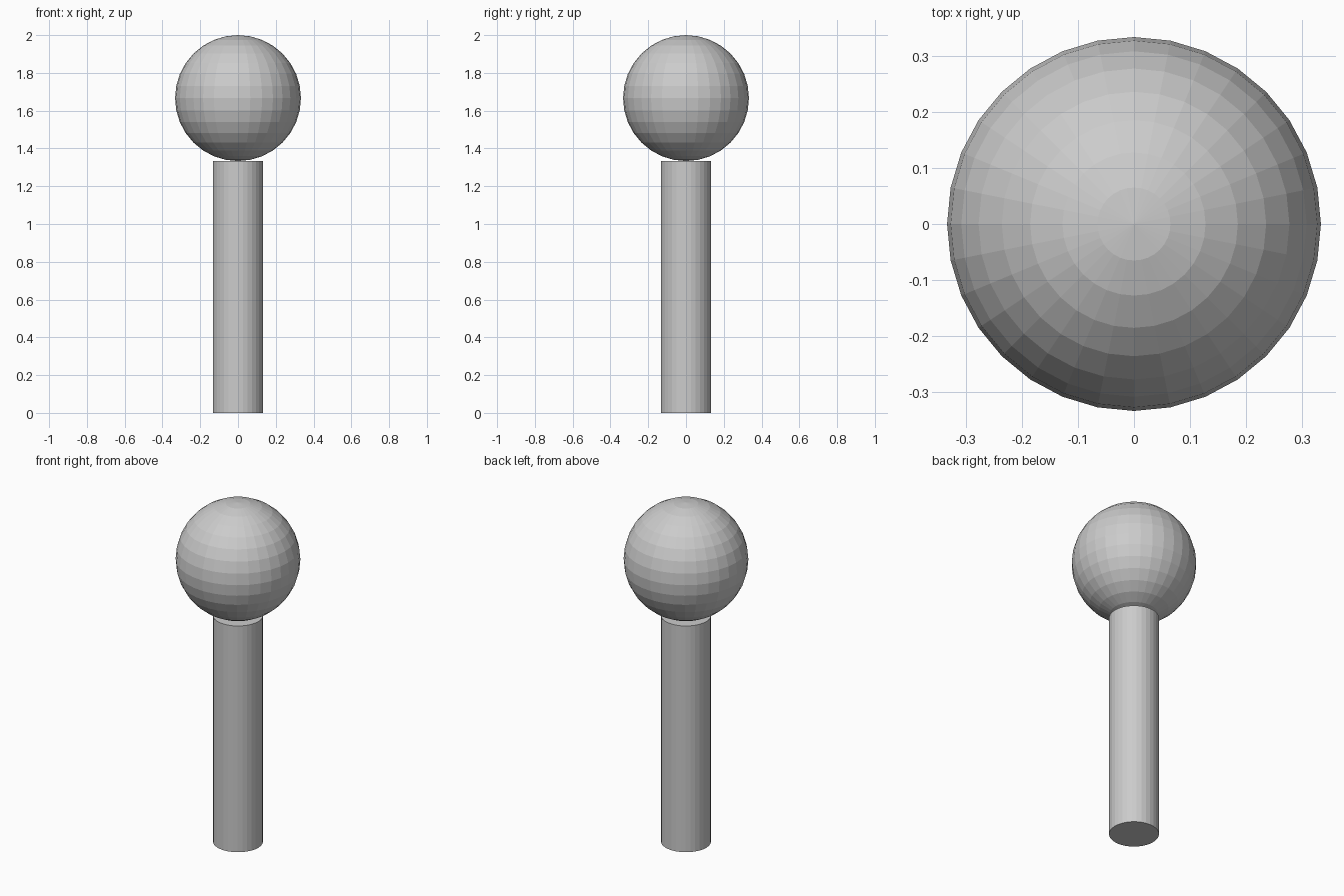
import bpy

if "Cube" in bpy.data.objects:
    bpy.data.objects.remove(bpy.data.objects["Cube"])

R = 1 / 3            # ball radius
POST_R = 0.4 * R     # post radius
POST_H = 4 * R       # post height

# Upright cylindrical post
bpy.ops.mesh.primitive_cylinder_add(vertices=32, radius=POST_R, depth=POST_H,
                                    location=(0, 0, POST_H / 2))
bpy.context.object.name = "post"

# Faceted ball resting on top of the post
bpy.ops.mesh.primitive_uv_sphere_add(segments=32, ring_count=16, radius=R,
                                     location=(0, 0, POST_H + R))
bpy.context.object.name = "ball"
